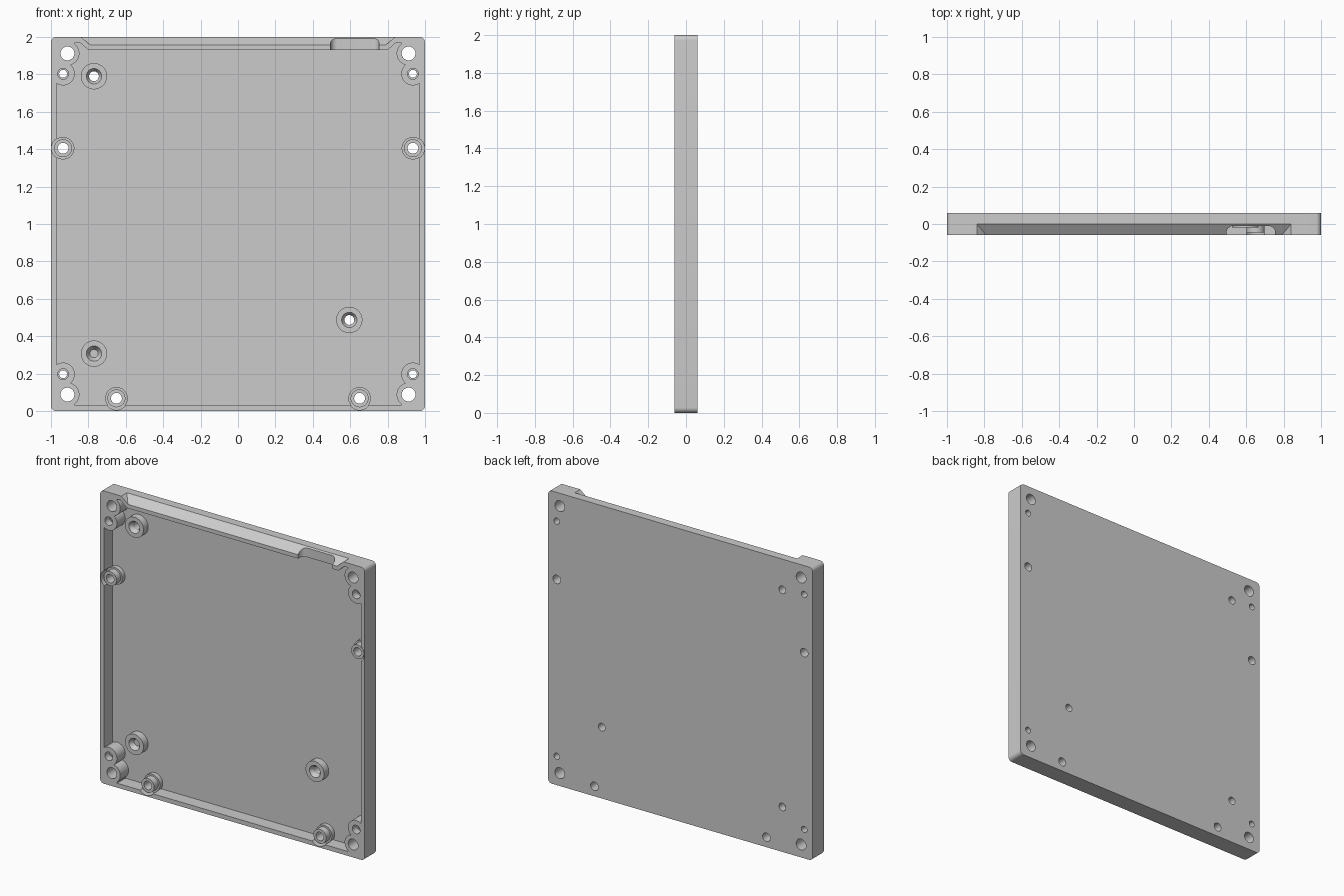
import bpy, bmesh
from math import sin, cos, pi

if "Cube" in bpy.data.objects:
    bpy.data.objects.remove(bpy.data.objects["Cube"])

FRONT, FLOOR, BACK = -0.06, 0.03, 0.06


def prism(name, pts, lo, hi, axis="y"):
    """Extrude a 2D outline along an axis."""
    place = {"x": lambda p, d: (d, p[0], p[1]),
             "y": lambda p, d: (p[0], d, p[1]),
             "z": lambda p, d: (p[0], p[1], d)}[axis]
    bm = bmesh.new()
    a = [bm.verts.new(place(p, lo)) for p in pts]
    b = [bm.verts.new(place(p, hi)) for p in pts]
    bm.faces.new(a)
    bm.faces.new(b[::-1])
    n = len(pts)
    for i in range(n):
        j = (i + 1) % n
        bm.faces.new((a[i], b[i], b[j], a[j]))
    bmesh.ops.recalc_face_normals(bm, faces=bm.faces)
    me = bpy.data.meshes.new(name)
    bm.to_mesh(me)
    bm.free()
    ob = bpy.data.objects.new(name, me)
    bpy.context.collection.objects.link(ob)
    return ob


def circle(x, z, r, n=48):
    return [(x + r * cos(2 * pi * i / n), z + r * sin(2 * pi * i / n)) for i in range(n)]


def rect(x0, x1, z0, z1):
    return [(x0, z0), (x1, z0), (x1, z1), (x0, z1)]


def rounded(x0, x1, z0, z1, r, n=8):
    pts = []
    for k, (x, z) in enumerate(((x1 - r, z1 - r), (x0 + r, z1 - r),
                                (x0 + r, z0 + r), (x1 - r, z0 + r))):
        for i in range(n + 1):
            t = pi / 2 * (k + i / n)
            pts.append((x + r * cos(t), z + r * sin(t)))
    return pts


def combine(target, tool, op="DIFFERENCE"):
    """Apply a boolean and discard the helper."""
    tool.hide_render = True
    mod = target.modifiers.new("bool", "BOOLEAN")
    mod.operation, mod.solver, mod.object = op, "EXACT", tool
    bpy.context.view_layer.objects.active = target
    bpy.ops.object.modifier_apply(modifier=mod.name)
    bpy.data.objects.remove(tool)


def cyl(x, z, r, lo, hi):
    return prism("cylinder_tool", circle(x, z, r), lo, hi)


def countersink(target, x, z, r_top, r_low, y_top, y_low):
    """Cone recess sunk from the front."""
    ob = cyl(x, z, 1, y_top, y_low)
    for v in ob.data.vertices:
        r = r_top if abs(v.co.y - y_top) < 1e-6 else r_low
        v.co.x, v.co.z = x + (v.co.x - x) * r, z + (v.co.z - z) * r
    combine(target, ob)


# Hole positions
corners = [(sx, sz) for sx in (-1, 1) for sz in (-1, 1)]
large_holes = [(sx * 0.912, 1 + sz * 0.912) for sx, sz in corners]
small_holes = [(sx * 0.935, 1 + sz * 0.803) for sx, sz in corners]
edge_posts = [(-0.935, 1.405), (0.935, 1.405), (-0.65, 0.068), (0.65, 0.068)]
floor_posts = [(-0.77, 1.79), (-0.77, 0.307), (0.595, 0.487)]

# Cavity: the empty space inside the tray, with the bosses left out
half = [(0.97, 0.03), (0.97, 1.97), (0.845, 1.97), (0.80, 1.93)]
cavity = prism("cavity", half + [(-x, z) for x, z in half[::-1]], -0.2, FLOOR)
for x, z in large_holes:
    combine(cavity, cyl(x, z, 0.064, -0.3, 0.1))
for x, z in small_holes:
    combine(cavity, cyl(x, z, 0.062, -0.3, 0.1))
for sx, sz in corners:
    for x0, z0 in ((0.905, 0.81), (0.872, 0.918)):
        x = sorted((sx * x0, sx * 1.1))
        z = sorted((1 + sz * z0, 1 + sz * 1.1))
        combine(cavity, prism("corner_fill", rect(*x, *z), -0.3, 0.1))
for x, z in floor_posts:
    combine(cavity, cyl(x, z, 0.07, -0.02, 0.1))
for x, z in edge_posts:
    combine(cavity, cyl(x, z, 0.060, -0.01, 0.1))
    combine(cavity, cyl(x, z, 0.062, -0.25, 0.0), "UNION")
    combine(cavity, cyl(x, z, 0.048, -0.045, 0.11))

# Plate
plate = prism("tray_plate", rounded(-1, 1, 0, 2, 0.028), FRONT, BACK)
combine(plate, cavity)

# Sloped bevel along the top edge
bevel = prism("bevel_tool", [(-0.956, 2.1), (-0.747, 1.92), (0.747, 1.92), (0.956, 2.1)], -0.15, 0.03)
wedge = prism("wedge_tool", [(0.04, 2.0287), (-0.1, 1.9283), (-0.1, 2.2), (0.04, 2.2)], -1.1, 1.1, "x")
combine(bevel, wedge, "INTERSECT")
combine(plate, bevel)

# Rounded cable notch in the top wall
combine(plate, prism("notch_tool", rounded(0.495, 0.755, -0.15, -0.01, 0.036), 1.90, 2.1, "z"))

# Through holes and recesses
for x, z in large_holes:
    combine(plate, cyl(x, z, 0.037, -0.2, 0.2))
for x, z in small_holes:
    combine(plate, cyl(x, z, 0.021, -0.2, 0.2))
    combine(plate, cyl(x, z, 0.029, -0.2, -0.01))
for x, z in edge_posts:
    combine(plate, cyl(x, z, 0.029, -0.2, 0.2))
for x, z in floor_posts:
    combine(plate, cyl(x, z, 0.026, -0.2, 0.2))
    countersink(plate, x, z, 0.044, 0.022, -0.025, 0.01)

bpy.ops.object.select_all(action="DESELECT")
plate.select_set(True)
bpy.context.view_layer.objects.active = plate
bpy.ops.object.shade_smooth_by_angle(angle=0.52)
